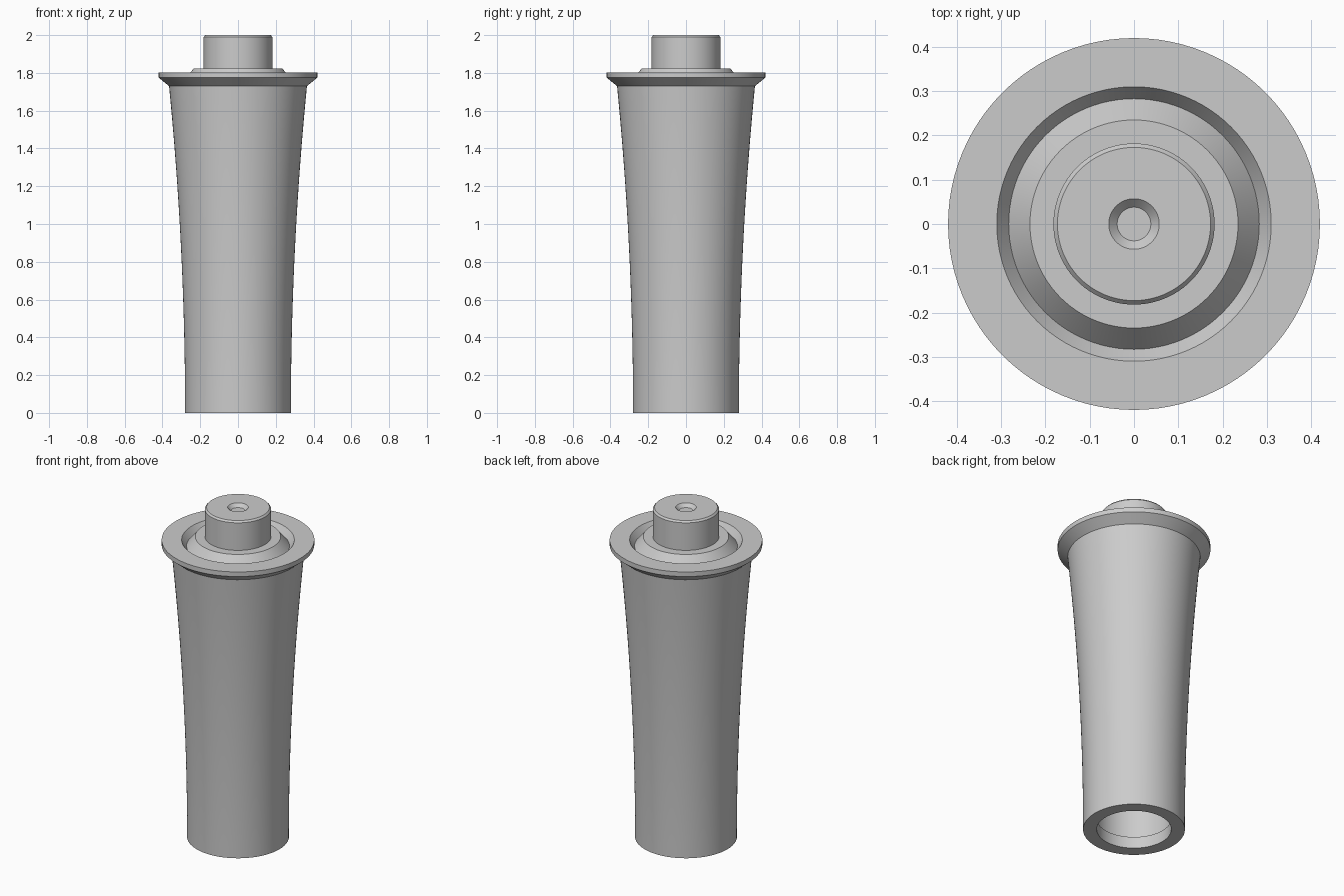
import bpy
import bmesh
from math import cos, sin, tau, radians

cube = bpy.data.objects.get("Cube")
if cube:
    bpy.data.objects.remove(cube, do_unlink=True)

SIDES = 96

grey = bpy.data.materials.new("plain grey")
grey.use_nodes = True
colour = (0.6, 0.6, 0.6, 1)
grey.diffuse_color = colour
grey.node_tree.nodes["Principled BSDF"].inputs["Base Color"].default_value = colour


def lathe(name, profile):
    """Revolve (radius, height) points, listed with the outside on the right."""
    bm = bmesh.new()
    rings = []
    for r, z in profile:
        if r == 0:
            rings.append([bm.verts.new((0, 0, z))] * SIDES)
        else:
            rings.append([bm.verts.new((r * cos(tau * i / SIDES), r * sin(tau * i / SIDES), z))
                          for i in range(SIDES)])
    for low, high in zip(rings, rings[1:]):
        for i in range(SIDES):
            j = (i + 1) % SIDES
            corners = [low[i], low[j], high[j], high[i]]
            bm.faces.new(list(dict.fromkeys(corners)))
    mesh = bpy.data.meshes.new(name)
    bm.to_mesh(mesh)
    bm.free()
    mesh.materials.append(grey)
    obj = bpy.data.objects.new(name, mesh)
    bpy.context.collection.objects.link(obj)
    bpy.ops.object.select_all(action='DESELECT')
    obj.select_set(True)
    bpy.context.view_layer.objects.active = obj
    bpy.ops.object.shade_smooth_by_angle(angle=radians(25))
    return obj


# Flared sleeve: smooth outward curve
NECK_Z, FOOT_R, NECK_R = 1.73, 0.28, 0.365
steps = 20
flare = [(FOOT_R + (NECK_R - FOOT_R) * (k / steps) ** 2, NECK_Z * k / steps)
         for k in range(steps + 1)]

# Hollow bore with a shallow lip at the mouth
bore = [(0, 1.6), (0.215, 1.6), (0.215, 0.07), (0.205, 0.07), (0.205, 0)]
lathe("sleeve", bore + flare)

# Flange with chamfered underside and a V groove in its top
lathe("flange", [(NECK_R, NECK_Z), (0.42, 1.775), (0.42, 1.803), (0.31, 1.803),
                 (0.283, 1.765), (0.235, 1.823), (0.182, 1.823)])

# Top boss with chamfered edge and countersunk centre hole
lathe("top_boss", [(0.182, 1.823), (0.182, 1.99), (0.173, 2.0), (0.057, 2.0),
                   (0.038, 1.98), (0, 1.98)])
